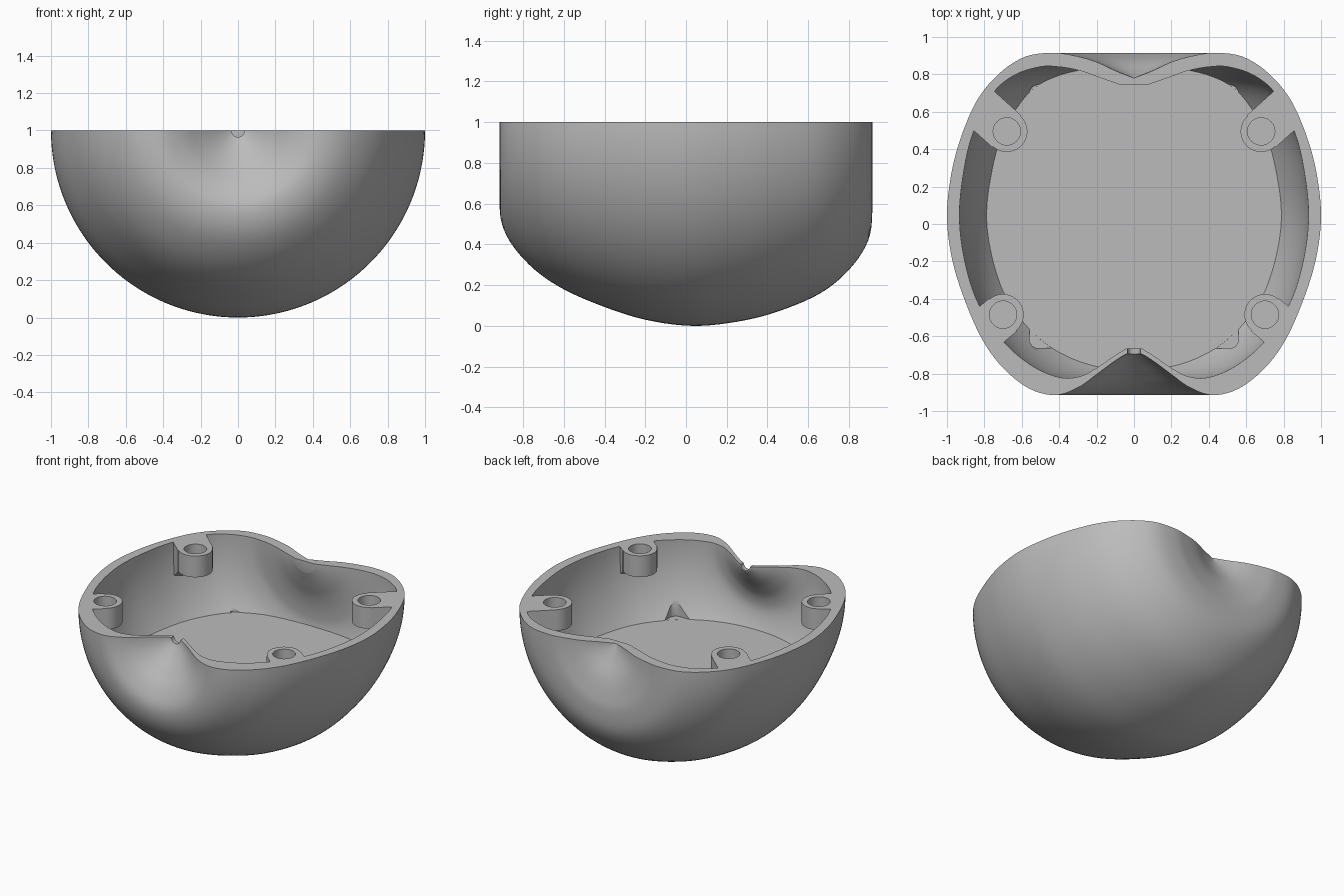
import bpy, bmesh, math
from mathutils import Vector, Matrix

cube = bpy.data.objects.get("Cube")
if cube:
    bpy.data.objects.remove(cube, do_unlink=True)

FLOOR = 0.5
RIM = 1.0

grey = bpy.data.materials.new("warm_grey_plastic")
grey.use_nodes = True
grey.diffuse_color = (0.5, 0.5, 0.5, 1)
grey.node_tree.nodes["Principled BSDF"].inputs["Base Color"].default_value = (0.5, 0.5, 0.5, 1)


def make_object(name, bm):
    bmesh.ops.recalc_face_normals(bm, faces=bm.faces)
    mesh = bpy.data.meshes.new(name)
    bm.to_mesh(mesh)
    bm.free()
    mesh.materials.append(grey)
    obj = bpy.data.objects.new(name, mesh)
    bpy.context.collection.objects.link(obj)
    return obj


def boolean(target, cutter, operation="DIFFERENCE"):
    """Apply a boolean and drop the helper."""
    mod = target.modifiers.new("cut", "BOOLEAN")
    mod.operation = operation
    mod.solver = "EXACT"
    mod.object = cutter
    bpy.context.view_layer.objects.active = target
    bpy.ops.object.modifier_apply(modifier=mod.name)
    bpy.data.objects.remove(cutter, do_unlink=True)


def smooth_profile(points, steps=5):
    """Catmull-Rom curve through (radius, y) points."""
    pts = [Vector(p) for p in points]
    pts = [2 * pts[0] - pts[1]] + pts + [2 * pts[-1] - pts[-2]]
    out = []
    for a, b, c, d in zip(pts, pts[1:], pts[2:], pts[3:]):
        for i in range(steps):
            t = i / steps
            out.append(0.5 * (2 * b + (c - a) * t + (2 * a - 5 * b + 4 * c - d) * t ** 2
                              + (3 * b - a - 3 * c + d) * t ** 3))
    return out + [pts[-2]]


def half_revolve(points, segments=72):
    """Lower half of a solid of revolution about the y axis at rim height."""
    bm = bmesh.new()
    verts = [bm.verts.new((p.x, p.y, RIM)) for p in smooth_profile(points)]
    edges = [bm.edges.new(pair) for pair in zip(verts, verts[1:])]
    bmesh.ops.spin(bm, geom=verts + edges, cent=(0, 0, RIM), axis=(0, 1, 0),
                   angle=math.pi, steps=segments)
    if min(v.co.z for v in bm.verts) > RIM - 0.5:
        bmesh.ops.scale(bm, vec=(1, 1, -1), verts=bm.verts,
                        space=Matrix.Translation((0, 0, -RIM)))
    bmesh.ops.remove_doubles(bm, verts=bm.verts, dist=1e-4)
    rim = [e for e in bm.edges if e.is_boundary]
    cap = bmesh.ops.contextual_create(bm, geom=rim)["faces"]
    return bm, cap


def prism(name, outline, low, high, matrix=None):
    """Extrude a 2D outline between two heights, then place it."""
    bm = bmesh.new()
    face = bm.faces.new([bm.verts.new((x, y, low)) for x, y in outline])
    top = bmesh.ops.extrude_face_region(bm, geom=[face])["geom"]
    bmesh.ops.translate(bm, vec=(0, 0, high - low),
                        verts=[v for v in top if isinstance(v, bmesh.types.BMVert)])
    if matrix:
        bm.transform(matrix)
    return make_object(name, bm)


def arc(radius, start=0, end=360, count=40, cx=0, cy=0):
    angles = [math.radians(start + (end - start) * i / count) for i in range(count)]
    return [(cx + radius * math.cos(a), cy + radius * math.sin(a)) for a in angles]


# Outer body, dimpled at both ends
outer = [(0, -0.685), (0.05, -0.7), (0.12, -0.745), (0.2, -0.805), (0.3, -0.875), (0.42, -0.915),
         (0.56, -0.88), (0.7, -0.77), (0.81, -0.62), (0.9, -0.42), (0.97, -0.2), (1, 0.03),
         (0.98, 0.25), (0.93, 0.45), (0.84, 0.66), (0.72, 0.805), (0.58, 0.895), (0.43, 0.915),
         (0.32, 0.9), (0.21, 0.87), (0.1, 0.82), (0, 0.78)]
body_bm, _ = half_revolve(outer)
body = make_object("half_shell_body", body_bm)

# Inner cavity, flat at the floor and open above the rim
inner = [(0, -0.64), (0.05, -0.67), (0.12, -0.715), (0.2, -0.77), (0.29, -0.815), (0.4, -0.82),
         (0.55, -0.755), (0.7, -0.626), (0.83, -0.43), (0.9, -0.22), (0.933, 0.02), (0.915, 0.25),
         (0.863, 0.48), (0.757, 0.695), (0.64, 0.795), (0.505, 0.84), (0.4, 0.84),
         (0.29, 0.82), (0.19, 0.785), (0.09, 0.75), (0, 0.72)]
cav_bm, cap = half_revolve(inner)
lifted = bmesh.ops.extrude_face_region(cav_bm, geom=cap)["geom"]
bmesh.ops.translate(cav_bm, vec=(0, 0, 0.2),
                    verts=[v for v in lifted if isinstance(v, bmesh.types.BMVert)])
bmesh.ops.delete(cav_bm, geom=[f for f in cap if f.is_valid], context="FACES_ONLY")
geom = cav_bm.verts[:] + cav_bm.edges[:] + cav_bm.faces[:]
cut = bmesh.ops.bisect_plane(cav_bm, geom=geom, plane_co=(0, 0, FLOOR),
                             plane_no=(0, 0, 1), clear_inner=True)["geom_cut"]
bmesh.ops.contextual_create(cav_bm, geom=[e for e in cut if isinstance(e, bmesh.types.BMEdge)])
cavity = make_object("cavity_cutter", cav_bm)

# Screw bosses: round posts tied to the wall by sloping webs
bosses = [(sx * x, y, math.atan2(dy, sx)) for sx in (1, -1)
          for x, y, dy in ((0.68, 0.495, 0.9), (0.70, -0.485, -0.84))]
for x, y, angle in bosses:
    place = Matrix.Translation((x, y, 0)) @ Matrix.Rotation(angle, 4, "Z")
    post = prism("post", arc(0.11), 0.85, 1.4, place)
    side = [(0, 1.4), (0, 0.85), (0.24, 0.68), (0.5, 0.68), (0.5, 1.4)]
    upright = place @ Matrix.Rotation(math.pi / 2, 4, "X")
    web = prism("web", side, -0.115, 0.115, upright)
    boolean(post, web, "UNION")
    boolean(cavity, post)
boolean(body, cavity)

# Rounded rectangular pocket over the floor
pocket = []
for i, (cx, cy) in enumerate(((0.51, 0.695), (-0.51, 0.695), (-0.51, -0.615), (0.51, -0.615))):
    pocket += arc(0.05, i * 90, i * 90 + 91, 8, cx, cy)
boolean(body, prism("pocket_cutter", pocket, FLOOR + 0.0005, 1.3))

# Screw holes in the bosses
for x, y, _ in bosses:
    boolean(body, prism("screw_cutter", arc(0.073), 0.88, 1.3, Matrix.Translation((x, y, 0))))

# Stem hole through the front dimple
stem = Matrix.Translation((0, 0, RIM)) @ Matrix.Rotation(math.pi / 2, 4, "X")
boolean(body, prism("stem_cutter", arc(0.035, count=24), 0.55, 0.85, stem))

# Side ports: keyed round hole and small cable notch (outline is y, z)
side_on = Matrix(((0, 0, 1, 0), (1, 0, 0, 0), (0, 1, 0, 0), (0, 0, 0, 1)))
keyed = arc(0.095, 92, 424, 44, 0.245, 0.782) + [(0.247, 0.775)]
boolean(body, prism("keyed_port_cutter", keyed, 0.8, 1.2, side_on))
boolean(body, prism("cable_cutter", arc(0.045, count=28, cx=-0.295, cy=0.96), 0.84, 1.2, side_on))

# Smooth curved walls, crisp cut edges
bpy.ops.object.select_all(action="DESELECT")
body.select_set(True)
bpy.context.view_layer.objects.active = body
bpy.ops.object.shade_smooth_by_angle(angle=math.radians(30))
